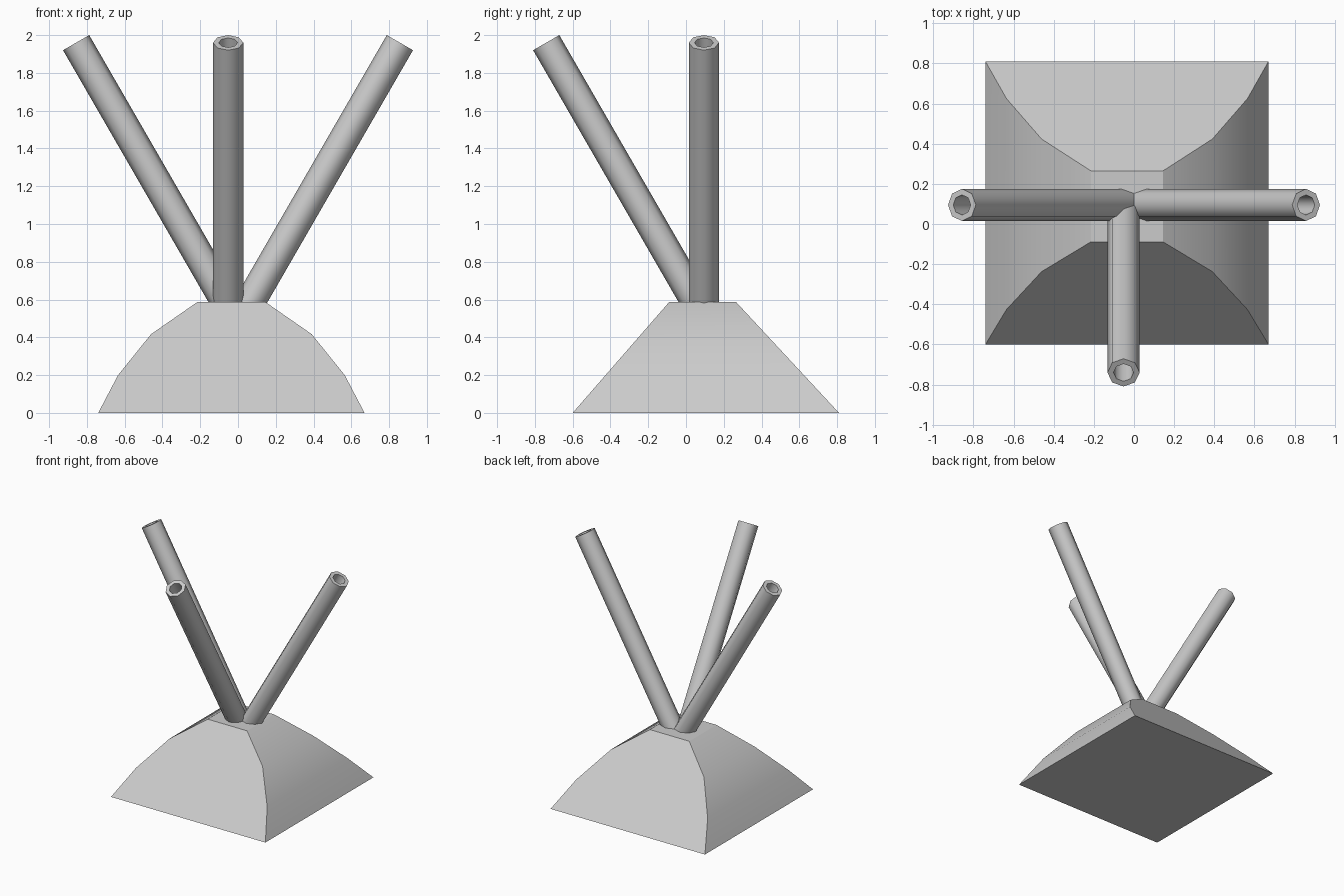
import bpy, bmesh, math
from mathutils import Vector

if "Cube" in bpy.data.objects:
    bpy.data.objects.remove(bpy.data.objects["Cube"])

CX, CY = -0.04, 0.09


def finish(name, bm, angle):
    bmesh.ops.recalc_face_normals(bm, faces=bm.faces)
    mesh = bpy.data.meshes.new(name)
    bm.to_mesh(mesh)
    bm.free()
    ob = bpy.data.objects.new(name, mesh)
    bpy.context.collection.objects.link(ob)
    bpy.ops.object.select_all(action='DESELECT')
    ob.select_set(True)
    bpy.context.view_layer.objects.active = ob
    bpy.ops.object.shade_smooth_by_angle(angle=math.radians(angle))
    return ob


def loft(name, rings, closed, angle):
    """Skin a list of rings; cap the ends, or close the sweep on itself."""
    bm = bmesh.new()
    vs = [[bm.verts.new(p) for p in r] for r in rings]
    n = len(vs[0])
    for a, b in zip(vs, vs[1:] + vs[:1] if closed else vs[1:]):
        for i in range(n):
            j = (i + 1) % n
            bm.faces.new((a[i], a[j], b[j], b[i]))
    if not closed:
        bm.faces.new(vs[0])
        bm.faces.new(vs[-1])
    return finish(name, bm, angle)


# Base: bulging left and right sides, straight sloping front and back
profile = [(0.705, 0), (0.60, 0.2), (0.425, 0.417), (0.18, 0.587)]
rings = []
for hx, z in profile:
    hy = 0.705 + (0.177 - 0.705) * z / 0.587
    rings.append([(-0.035 + sx * hx, 0.105 - 0.017 * z / 0.587 + sy * hy, z)
                  for sx, sy in ((-1, -1), (1, -1), (1, 1), (-1, 1))])
loft("base", rings, False, 30)


# Hollow eight-sided tubes leaning outwards by 30 degrees
def tube(name, top, lean, z_end=0.52, outer=0.08, inner=0.05, sides=8):
    top, lean = Vector(top), Vector(lean)
    axis = lean * 0.5 + Vector((0, 0, math.sqrt(0.75)))
    u = Vector((-lean.y, lean.x, 0))
    v = axis.cross(u)
    bottom = top - axis * ((top.z - z_end) / axis.z)

    def ring(c, r):
        return [c + r * (u * math.cos(t) + v * math.sin(t))
                for t in (math.tau * i / sides for i in range(sides))]

    loft(name, [ring(bottom, outer), ring(top, outer),
                ring(top, inner), ring(bottom, inner)], True, 50)


tube("right_tube", (0.857, 0.095, 1.96), (1, 0, 0))
tube("left_tube", (-0.857, 0.095, 1.96), (-1, 0, 0))
tube("front_tube", (-0.052, -0.74, 1.96), (0, -1, 0))
